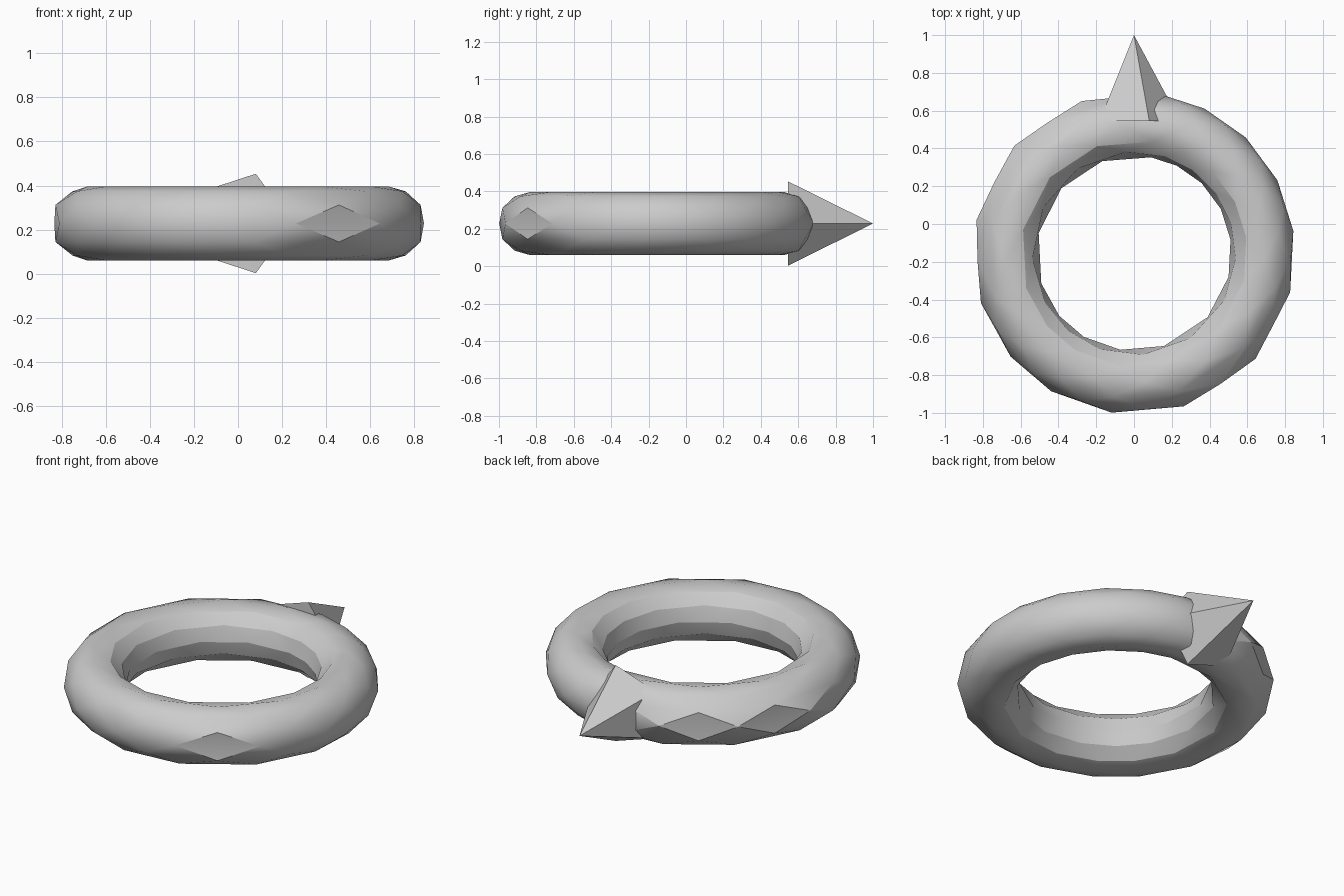
import bpy, bmesh
from math import cos, sin, pi, radians
from mathutils import Vector

cube = bpy.data.objects.get("Cube")
if cube:
    bpy.data.objects.remove(cube, do_unlink=True)

# One plain grey for the whole model
grey = bpy.data.materials.new("plain_grey")
grey.use_nodes = True
colour = (0.6, 0.6, 0.6, 1)
grey.diffuse_color = colour
grey.node_tree.nodes["Principled BSDF"].inputs["Base Color"].default_value = colour

MID_Z = 0.228
RING_Y = -0.155


def make_object(name, bm):
    bmesh.ops.recalc_face_normals(bm, faces=bm.faces)
    mesh = bpy.data.meshes.new(name)
    bm.to_mesh(mesh)
    bm.free()
    mesh.materials.append(grey)
    obj = bpy.data.objects.new(name, mesh)
    bpy.context.collection.objects.link(obj)
    return obj


# Band: faceted torus whose loops are staggered by half a step
MAJOR, MINOR, LOOPS = 0.684, 0.168, 12
corners = [8, 27, 46, 64, 80, 109, 138, 168, 198, 220, 239, 262, 288, 319, 346]
count = len(corners)
halfway = [(a + b) / 2 for a, b in zip(corners, corners[1:] + [corners[0] + 360])]

bm = bmesh.new()
loops = []
for i in range(LOOPS):
    tilt = 2 * pi * i / LOOPS
    radius = MAJOR + MINOR * cos(tilt)
    angles = halfway if i % 2 else corners
    loops.append([bm.verts.new((radius * cos(radians(a)),
                                RING_Y + radius * sin(radians(a)),
                                MID_Z + MINOR * sin(tilt))) for a in angles])
for i in range(0, LOOPS, 2):
    even = loops[i]
    for odd in (loops[i + 1], loops[i - 1]):
        for j in range(count):
            k = (j + 1) % count
            bm.faces.new((even[j], even[k], odd[j]))
            bm.faces.new((odd[j], even[k], odd[k]))
band = make_object("ring_band", bm)

# Spike: five-sided pyramid pointing backwards out of the band
bm = bmesh.new()
tip = bm.verts.new((0, 1, MID_Z))
base = [bm.verts.new((0.008 + 0.236 * cos(2 * pi * i / 5), 0.545,
                      MID_Z + 0.237 * sin(2 * pi * i / 5))) for i in range(5)]
bm.faces.new(base)
for i in range(5):
    bm.faces.new((base[i], base[(i + 1) % 5], tip))
spike = make_object("spike", bm)

# Soft shading on the band, flat faces on the spike
bpy.ops.object.select_all(action='DESELECT')
band.select_set(True)
bpy.context.view_layer.objects.active = band
bpy.ops.object.shade_smooth_by_angle(angle=radians(35))
